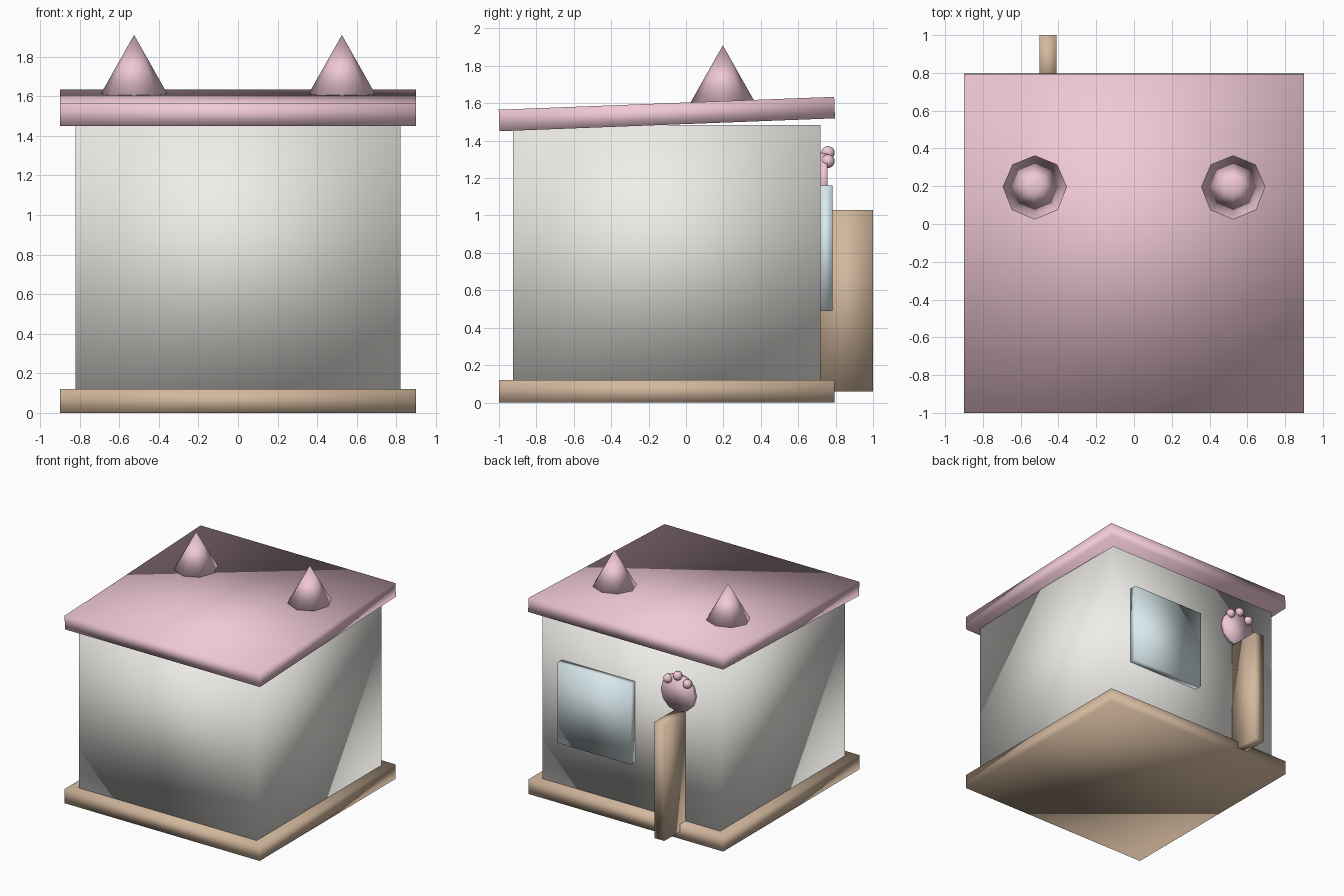
import bpy, math

if "Cube" in bpy.data.objects:
    bpy.data.objects.remove(bpy.data.objects["Cube"])


def material(name, rgb):
    m = bpy.data.materials.new(name)
    m.diffuse_color = (*rgb, 1)
    m.use_nodes = True
    m.node_tree.nodes["Principled BSDF"].inputs["Base Color"].default_value = m.diffuse_color
    return m


pink = material("pink", (0.87, 0.58, 0.67))
tan = material("tan", (0.65, 0.48, 0.34))
cream = material("cream", (0.86, 0.85, 0.81))
glass = material("pale_blue", (0.70, 0.82, 0.85))


def finish(name, mat):
    """Name, colour and fully smooth-shade the active part."""
    ob = bpy.context.object
    ob.name = name
    ob.data.materials.append(mat)
    bpy.ops.object.shade_smooth()
    return ob


def box(name, mat, x, y, z, tilt=0):
    """Box from (min, max) ranges on each axis."""
    bpy.ops.mesh.primitive_cube_add(size=1, location=[sum(r) / 2 for r in (x, y, z)])
    ob = bpy.context.object
    ob.scale = [r[1] - r[0] for r in (x, y, z)]
    bpy.ops.object.transform_apply(location=False, rotation=False, scale=True)
    ob.rotation_euler.x = tilt
    return finish(name, mat)


# House body and sloping roof
box("base", tan, (-0.9, 0.9), (-1, 0.795), (0, 0.12))
box("walls", cream, (-0.82, 0.82), (-0.925, 0.72), (0.12, 1.485))
box("roof", pink, (-0.9, 0.9), (-1, 0.795), (1.485, 1.6), tilt=math.radians(2.2))

# Window and open door leaf on the back wall
box("window", glass, (-0.035, 0.64), (0.715, 0.782), (0.49, 1.16))
box("door", tan, (-0.5, -0.41), (0.72, 1), (0.06, 1.03))

# Two ears on the roof
for side, label in ((-1, "left"), (1, "right")):
    bpy.ops.mesh.primitive_cone_add(vertices=8, radius1=0.175, radius2=0, depth=0.31,
                                    location=(side * 0.525, 0.197, 1.755))
    finish(label + "_ear", pink)

# Paw print: round pad and three toes
bpy.ops.mesh.primitive_cylinder_add(vertices=12, radius=0.153, depth=0.04,
                                    location=(-0.45, 0.737, 1.185),
                                    rotation=(math.pi / 2, 0, 0))
finish("paw_pad", pink)
for i in (-1, 0, 1):
    bpy.ops.mesh.primitive_uv_sphere_add(segments=16, ring_count=10, radius=0.036,
                                         location=(-0.455 + i * 0.09, 0.759, 1.335 - abs(i) * 0.045))
    finish("paw_toe", pink)
